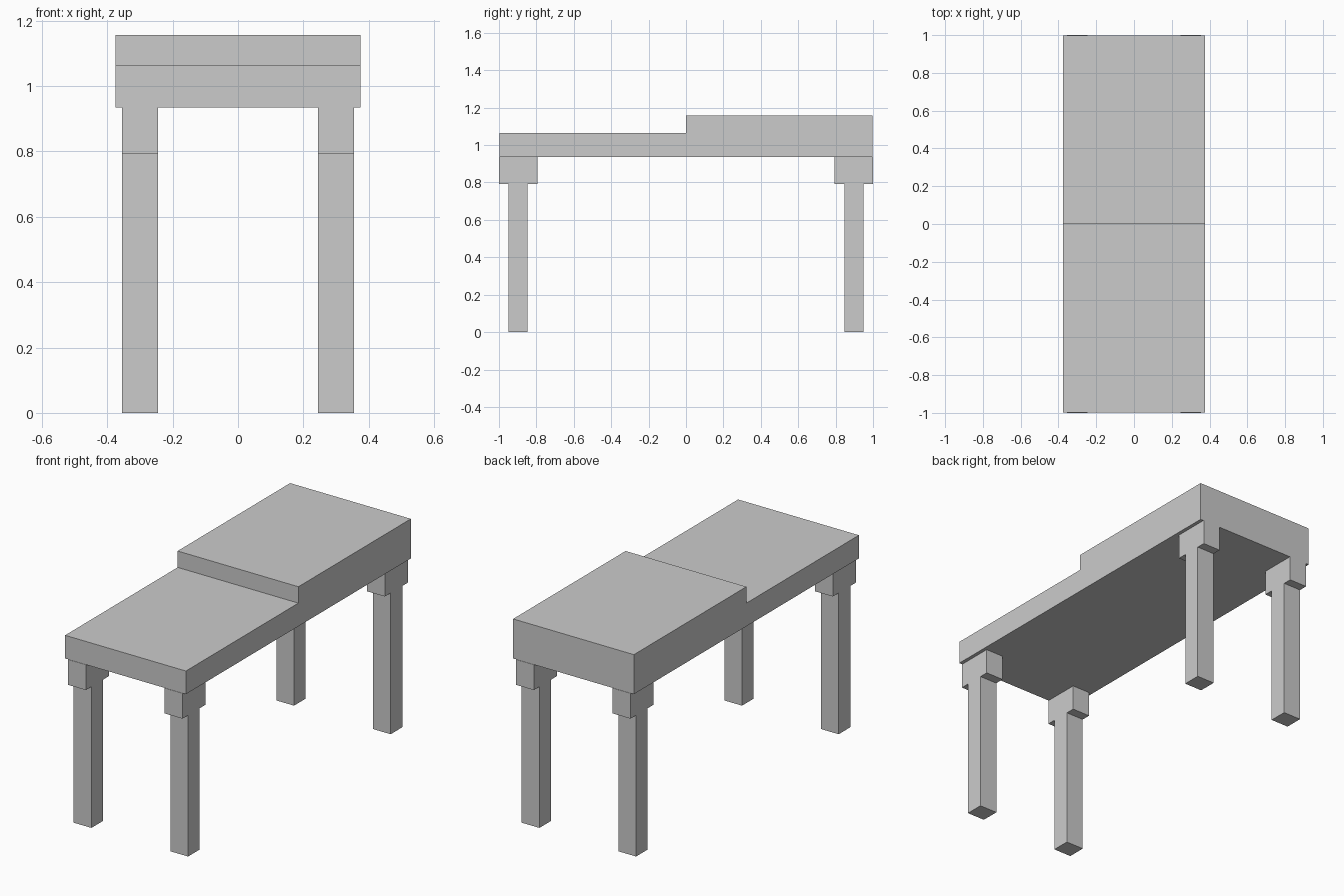
import bpy
import bmesh

if "Cube" in bpy.data.objects:
    bpy.data.objects.remove(bpy.data.objects["Cube"])


def extrude_profile(name, profile, x0, x1):
    """Extrude a closed (y, z) outline along x."""
    bm = bmesh.new()
    face = bm.faces.new([bm.verts.new((x0, y, z)) for y, z in profile])
    ext = bmesh.ops.extrude_face_region(bm, geom=[face])
    moved = [v for v in ext["geom"] if isinstance(v, bmesh.types.BMVert)]
    bmesh.ops.translate(bm, verts=moved, vec=(x1 - x0, 0, 0))
    bmesh.ops.recalc_face_normals(bm, faces=bm.faces)
    mesh = bpy.data.meshes.new(name)
    bm.to_mesh(mesh)
    bm.free()
    obj = bpy.data.objects.new(name, mesh)
    bpy.context.collection.objects.link(obj)
    return obj


BOTTOM, LOW, HIGH = 0.935, 1.065, 1.157
END = 0.998

# Stepped table top
extrude_profile("stepped_top",
                [(-END, BOTTOM), (END, BOTTOM), (END, HIGH),
                 (0, HIGH), (0, LOW), (-END, LOW)],
                -0.375, 0.375)

# T-shaped legs: a wide block at the top of a narrower post
SHOULDER = 0.793
leg_outline = [(0.847, 0), (0.95, 0), (0.95, SHOULDER), (1.0, SHOULDER),
               (1.0, BOTTOM), (0.795, BOTTOM), (0.795, SHOULDER),
               (0.847, SHOULDER)]
for end, sy in (("front", -1), ("back", 1)):
    for side, x0 in (("left", -0.355), ("right", 0.245)):
        extrude_profile(f"{end}_{side}_leg",
                        [(sy * y, z) for y, z in leg_outline],
                        x0, x0 + 0.11)
